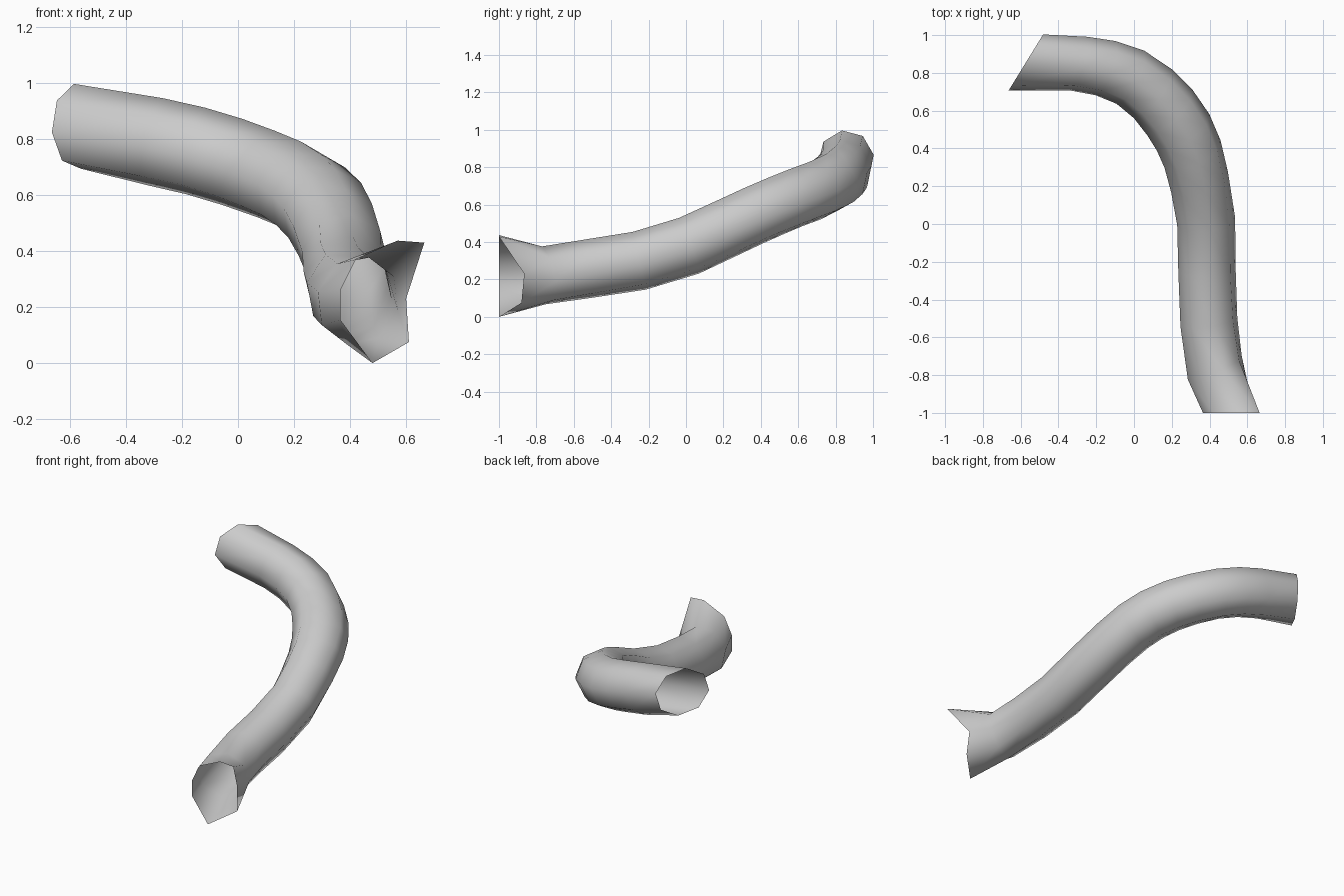
import bpy, bmesh, math
from mathutils import Vector

if "Cube" in bpy.data.objects:
    bpy.data.objects.remove(bpy.data.objects["Cube"])

SIDES, RADIUS = 8, 0.16

# Cross-sections front to back: outer x, y, inner x, y (seen from above), centre z
sections = [
    (0.575, -0.70, 0.28, -0.82, 0.222),
    (0.55, -0.50, 0.243, -0.54, 0.258),
    (0.54, -0.25, 0.233, -0.25, 0.30),
    (0.537, 0.03, 0.227, 0.0, 0.38),
    (0.50, 0.27, 0.195, 0.17, 0.475),
    (0.46, 0.44, 0.16, 0.30, 0.545),
    (0.40, 0.58, 0.12, 0.39, 0.595),
    (0.31, 0.71, 0.07, 0.47, 0.638),
    (0.20, 0.82, 0.00, 0.56, 0.675),
    (0.05, 0.92, -0.09, 0.635, 0.718),
    (-0.10, 0.97, -0.20, 0.68, 0.757),
    (-0.25, 0.993, -0.34, 0.706, 0.79),
    (-0.48, 1.005, -0.665, 0.705, 0.845),
]

# Flared, uneven front mouth
mouth = [(0.60, -0.865, 0.23), (0.665, -1, 0.43), (0.57, -1, 0.437), (0.42, -1, 0.37),
         (0.365, -1, 0.26), (0.365, -1, 0.155), (0.48, -1, 0.0), (0.61, -0.88, 0.075)]

bm = bmesh.new()
rings = [[bm.verts.new(p) for p in mouth]]
centres = [Vector(((a + c) / 2, (b + d) / 2, z)) for a, b, c, d, z in sections]
last = len(sections) - 1
for i, (a, b, c, d, z) in enumerate(sections):
    side = Vector(((a - c) / 2, (b - d) / 2, 0))
    tangent = centres[min(i + 1, last)] - centres[max(i - 1, 0)]
    up = side.cross(tangent).normalized() * RADIUS
    if i == last:
        up = Vector((0, 0, 0.153))  # oblique upright cut at the back end
    twist = math.radians(-12 + 20 * i / last)
    ring = []
    for k in range(SIDES):
        t = math.tau * k / SIDES + twist
        ring.append(bm.verts.new(centres[i] + side * math.cos(t) + up * math.sin(t)))
    rings.append(ring)

# Skin the rings, leaving both ends open
for r0, r1 in zip(rings, rings[1:]):
    for k in range(SIDES):
        n = (k + 1) % SIDES
        bm.faces.new((r0[k], r1[k], r1[n], r0[n]))
bmesh.ops.recalc_face_normals(bm, faces=bm.faces)

mesh = bpy.data.meshes.new("bent_tube")
bm.to_mesh(mesh)
bm.free()
tube = bpy.data.objects.new("bent_tube", mesh)
bpy.context.collection.objects.link(tube)
for p in mesh.polygons:
    p.use_smooth = True
